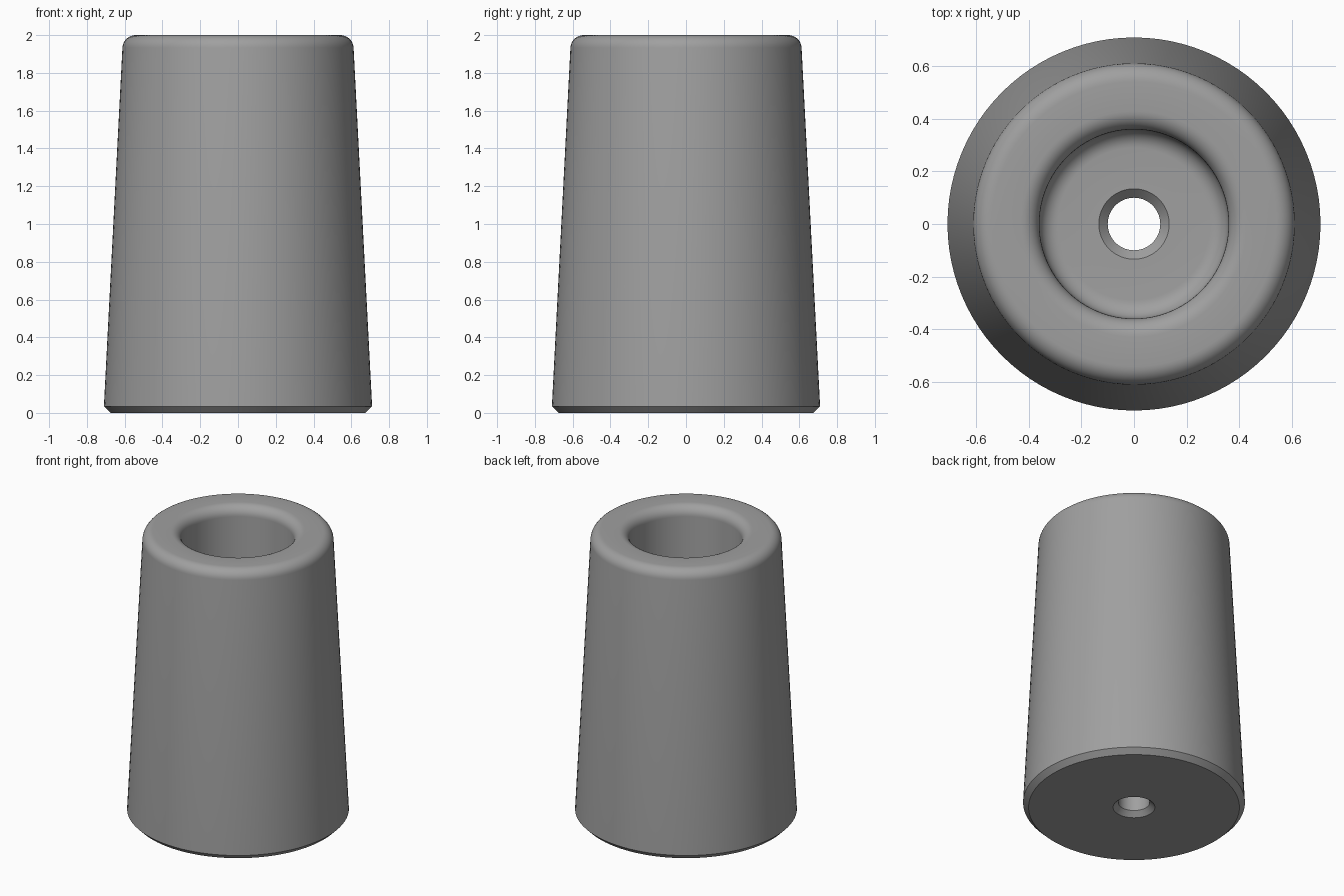
import bpy, bmesh, math

if "Cube" in bpy.data.objects:
    bpy.data.objects.remove(bpy.data.objects["Cube"])

SEGMENTS = 96


def fillet(cx, cz, r, start, end, steps=8):
    """Arc points (radius, height) around a centre, angles in degrees."""
    pts = []
    for i in range(steps + 1):
        a = math.radians(start + (end - start) * i / steps)
        pts.append((cx + r * math.cos(a), cz + r * math.sin(a)))
    return pts


# Closed cross-section: outside going up, then down the cavity and screw hole
floor_z = 0.5
profile = [(0.134, 0.0), (0.675, 0.0), (0.71, 0.035)]      # base and chamfer
profile += fillet(0.542, 1.93, 0.07, 3, 90)                # outer top rounding
profile += fillet(0.43, 1.93, 0.07, 90, 180)               # cavity lip
profile += fillet(0.29, floor_z + 0.07, 0.07, 0, -90)      # cavity floor rounding
profile += [(0.134, floor_z), (0.10, floor_z - 0.034), (0.10, 0.034)]  # screw hole

# Lathe the section around the z axis
bm = bmesh.new()
rings = []
for k in range(SEGMENTS):
    a = 2 * math.pi * k / SEGMENTS
    rings.append([bm.verts.new((r * math.cos(a), r * math.sin(a), z)) for r, z in profile])
n = len(profile)
for k in range(SEGMENTS):
    p, q = rings[k], rings[(k + 1) % SEGMENTS]
    for i in range(n):
        j = (i + 1) % n
        bm.faces.new((p[i], q[i], q[j], p[j]))
bmesh.ops.recalc_face_normals(bm, faces=bm.faces)
mesh = bpy.data.meshes.new("tapered_foot")
bm.to_mesh(mesh)
bm.free()

foot = bpy.data.objects.new("tapered_foot", mesh)
bpy.context.collection.objects.link(foot)

# Plain grey rubber
grey = bpy.data.materials.new("grey_rubber")
grey.diffuse_color = (0.35, 0.35, 0.35, 1)
grey.use_nodes = True
grey.node_tree.nodes["Principled BSDF"].inputs["Base Color"].default_value = grey.diffuse_color
mesh.materials.append(grey)

# Smooth walls and roundings, crisp chamfers
bpy.context.view_layer.objects.active = foot
foot.select_set(True)
bpy.ops.object.shade_smooth_by_angle(angle=math.radians(30))
